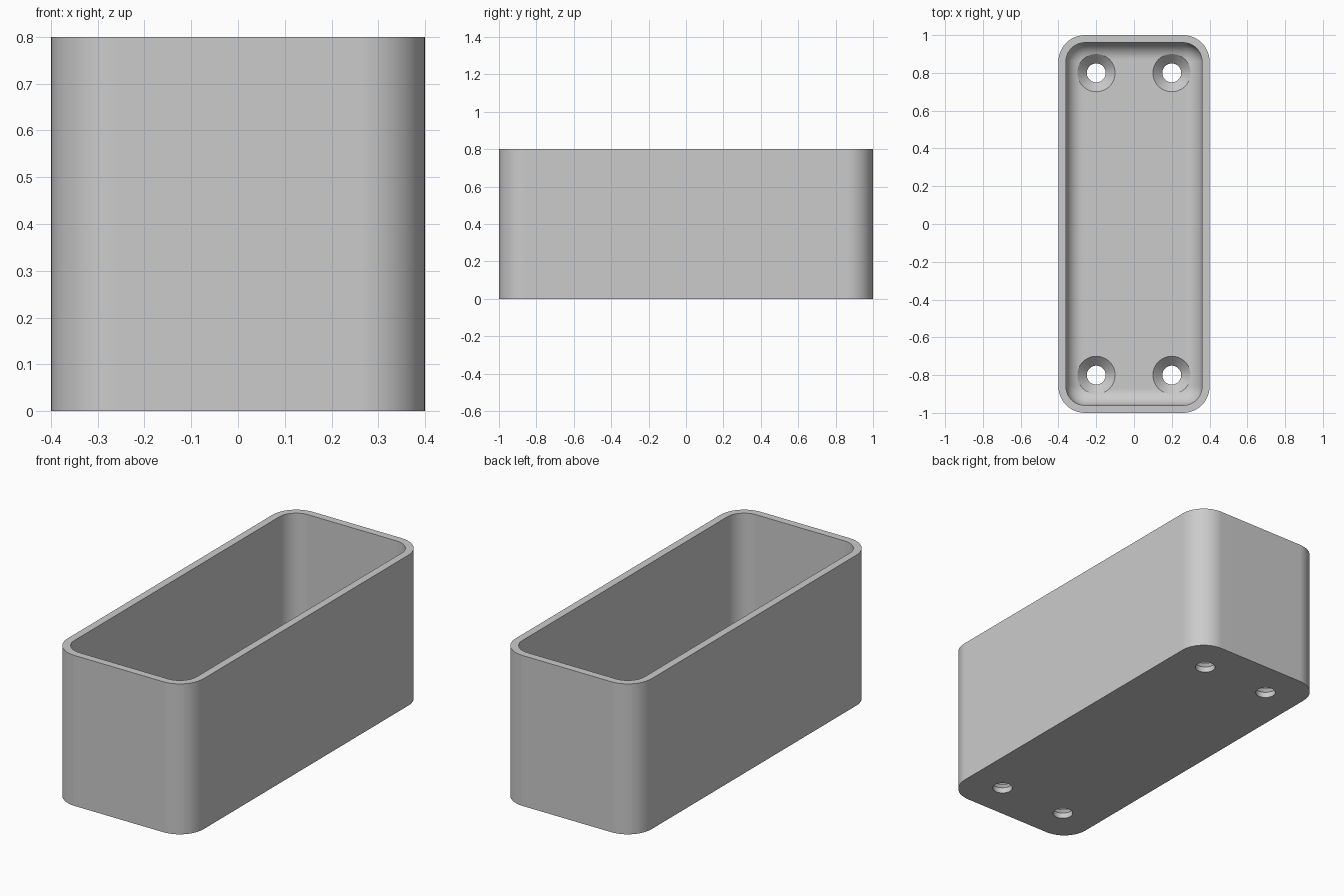
import bpy, bmesh, math

cube = bpy.data.objects.get("Cube")
if cube:
    bpy.data.objects.remove(cube, do_unlink=True)

HALF_X, HALF_Y, HEIGHT = 0.4, 1.0, 0.8
WALL, FLOOR, CORNER, FILLET = 0.04, 0.08, 0.14, 0.09
SEGMENTS = 12

grey = bpy.data.materials.new("plain grey")
grey.use_nodes = True
colour = (0.6, 0.6, 0.6, 1)
grey.diffuse_color = colour
grey.node_tree.nodes["Principled BSDF"].inputs["Base Color"].default_value = colour


def rounded_ring(bm, inset, z):
    """Loop of vertices around a rounded rectangle, inset from the outside."""
    radius = CORNER - inset
    ring = []
    for corner, (sx, sy) in enumerate([(1, 1), (-1, 1), (-1, -1), (1, -1)]):
        for i in range(SEGMENTS + 1):
            a = math.pi / 2 * (corner + i / SEGMENTS)
            x = sx * (HALF_X - CORNER) + radius * math.cos(a)
            y = sy * (HALF_Y - CORNER) + radius * math.sin(a)
            ring.append(bm.verts.new((x, y, z)))
    return ring


def round_ring(bm, x, y, radius, z, sides=48):
    steps = [math.tau * i / sides for i in range(sides)]
    return [bm.verts.new((x + radius * math.cos(a), y + radius * math.sin(a), z))
            for a in steps]


def loft(bm, rings):
    """Bridge successive rings and cap both ends."""
    for low, high in zip(rings, rings[1:]):
        for i in range(len(low)):
            j = (i + 1) % len(low)
            bm.faces.new((low[i], low[j], high[j], high[i]))
    bm.faces.new(rings[0][::-1])
    bm.faces.new(rings[-1])


def finish(bm, name):
    bmesh.ops.recalc_face_normals(bm, faces=bm.faces)
    mesh = bpy.data.meshes.new(name)
    bm.to_mesh(mesh)
    bm.free()
    obj = bpy.data.objects.new(name, mesh)
    bpy.context.collection.objects.link(obj)
    mesh.materials.append(grey)
    return obj


# Open tray: outside wall, rim, inside wall, then the floor fillet
bm = bmesh.new()
profile = [(0, 0), (0, HEIGHT), (WALL, HEIGHT)]
for i in range(SEGMENTS + 1):
    a = math.pi / 2 * i / SEGMENTS
    profile.append((WALL + FILLET * (1 - math.cos(a)),
                    FLOOR + FILLET * (1 - math.sin(a))))
loft(bm, [rounded_ring(bm, inset, z) for inset, z in profile])
tray = finish(bm, "tray")

# Countersunk screw holes
bm = bmesh.new()
hole_profile = [(0.05, -0.1), (0.05, 0.03), (0.1, FLOOR), (0.1, 0.3)]
for x in (-0.2, 0.2):
    for y in (-0.8, 0.8):
        loft(bm, [round_ring(bm, x, y, r, z) for r, z in hole_profile])
cutter = finish(bm, "screw_hole_cutter")
cutter.hide_render = True

cut = tray.modifiers.new("screw holes", 'BOOLEAN')
cut.operation = 'DIFFERENCE'
cut.solver = 'EXACT'
cut.object = cutter

bpy.ops.object.select_all(action='DESELECT')
tray.select_set(True)
bpy.context.view_layer.objects.active = tray
bpy.ops.object.modifier_apply(modifier=cut.name)
bpy.data.objects.remove(cutter, do_unlink=True)

# Smooth curves with crisp rims and flat panels
bpy.ops.object.shade_smooth_by_angle(angle=math.radians(30))
weighted = tray.modifiers.new("flat panels", 'WEIGHTED_NORMAL')
weighted.keep_sharp = True
